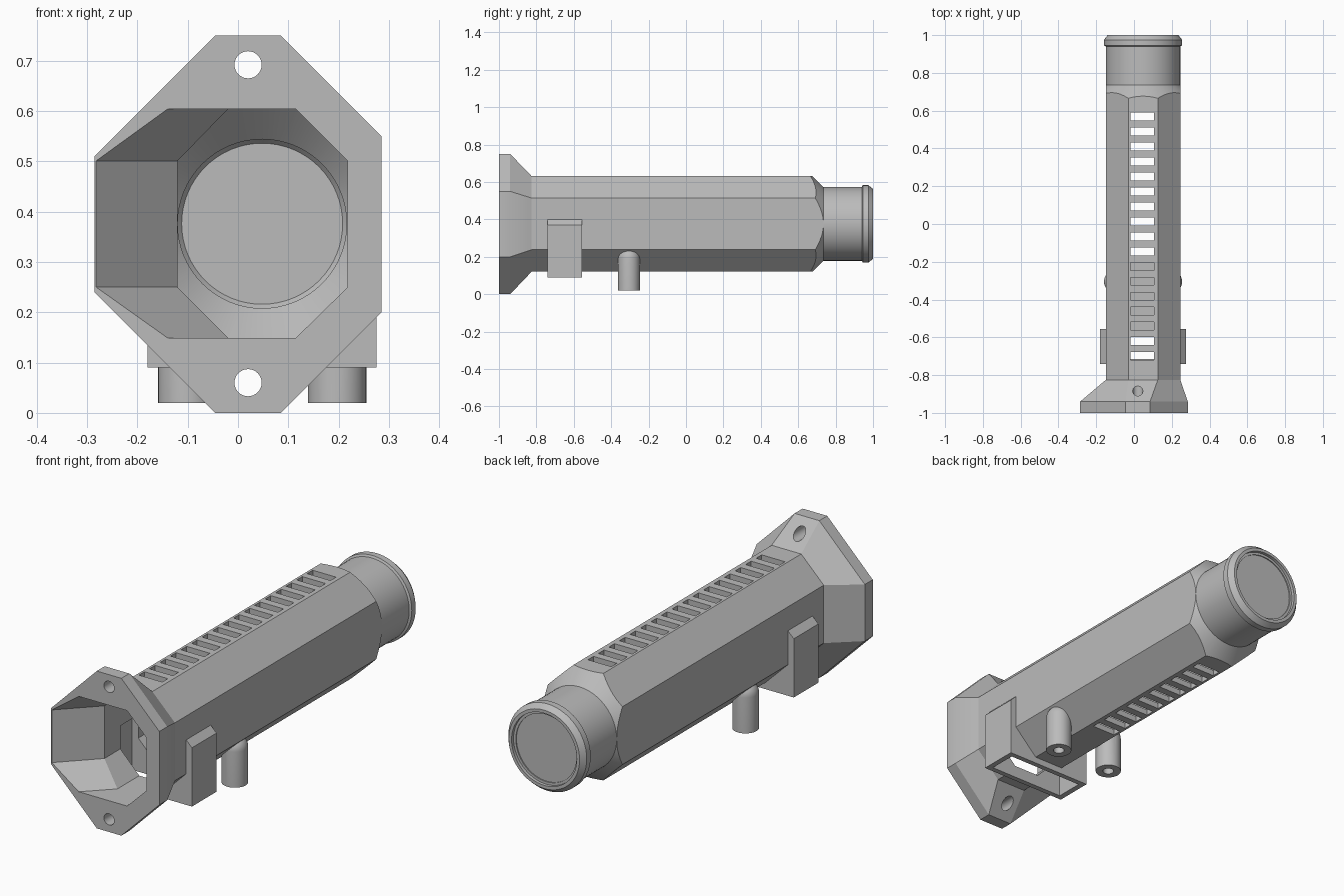
import bpy, bmesh, math
from mathutils import Matrix, Vector

cube = bpy.data.objects.get("Cube")
if cube:
    bpy.data.objects.remove(cube, do_unlink=True)

CX, CZ = 0.048, 0.376          # barrel axis
AXIS_Y = Matrix.Rotation(-math.pi / 2, 4, 'X')

grey = bpy.data.materials.new("plain grey")
grey.use_nodes = True
COLOUR = (0.5, 0.5, 0.5, 1)
grey.diffuse_color = COLOUR
grey.node_tree.nodes["Principled BSDF"].inputs["Base Color"].default_value = COLOUR


def finish(name, bm, helper=False):
    bmesh.ops.recalc_face_normals(bm, faces=bm.faces)
    mesh = bpy.data.meshes.new(name)
    bm.to_mesh(mesh)
    bm.free()
    mesh.materials.append(grey)
    ob = bpy.data.objects.new(name, mesh)
    bpy.context.collection.objects.link(ob)
    if helper:
        ob.hide_render = True
    return ob


def loft(name, sections, helper=False):
    """Closed solid through rings of (x, y, z) points."""
    bm = bmesh.new()
    rings = [[bm.verts.new(p) for p in s] for s in sections]
    n = len(rings[0])
    for a, b in zip(rings, rings[1:]):
        for i in range(n):
            j = (i + 1) % n
            bm.faces.new((a[i], a[j], b[j], b[i]))
    bm.faces.new(rings[0])
    bm.faces.new(rings[-1])
    return finish(name, bm, helper)


def lathe(name, profile, closed=False, helper=False, steps=64):
    """Revolve (radius, y) points about the barrel axis."""
    bm = bmesh.new()
    rings = []
    for r, y in profile:
        angles = [2 * math.pi * k / steps for k in range(steps)]
        rings.append([bm.verts.new((CX + r * math.cos(a), y, CZ + r * math.sin(a))) for a in angles])
    pairs = list(zip(rings, rings[1:]))
    if closed:
        pairs.append((rings[-1], rings[0]))
    else:
        bm.faces.new(rings[0])
        bm.faces.new(rings[-1])
    for a, b in pairs:
        for i in range(steps):
            j = (i + 1) % steps
            bm.faces.new((a[i], a[j], b[j], b[i]))
    return finish(name, bm, helper)


def boxes(name, spans, helper=False):
    """One mesh of boxes, each given as a low and a high corner."""
    bm = bmesh.new()
    for lo, hi in spans:
        lo, hi = Vector(lo), Vector(hi)
        m = Matrix.Translation((lo + hi) / 2) @ Matrix.Diagonal((hi - lo).to_4d())
        bmesh.ops.create_cube(bm, size=1, matrix=m)
    return finish(name, bm, helper)


def rods(name, centres, r, length, turn=Matrix(), helper=False):
    bm = bmesh.new()
    for c in centres:
        bmesh.ops.create_cone(bm, cap_ends=True, segments=32, radius1=r, radius2=r,
                              depth=length, matrix=Matrix.Translation(c) @ turn)
    return finish(name, bm, helper)


def cut(ob, *tools, operation='DIFFERENCE'):
    bpy.context.view_layer.objects.active = ob
    for tool in tools:
        mod = ob.modifiers.new("cut", 'BOOLEAN')
        mod.operation, mod.object, mod.solver = operation, tool, 'EXACT'
        bpy.ops.object.modifier_apply(modifier=mod.name)


def ring(outline, y):
    return [(x, y, z) for x, z in outline]


# Octagonal outlines in x and z
barrel_line = [(CX + x, CZ + z) for x, z in (
    (-.078, .255), (.078, .255), (.197, .138), (.197, -.138),
    (.078, -.255), (-.078, -.255), (-.197, -.138), (-.197, .138))]
flange_line = [(-.045, .75), (.085, .75), (.285, .55), (.285, .2),
               (.085, 0), (-.045, 0), (-.285, .24), (-.285, .51)]
mouth_line = [(-.14, .604), (.115, .604), (.218, .501), (.218, .25),
              (.115, .149), (-.14, .149), (-.282, .25), (-.282, .501)]
bore_line = [(-.02, .604), (.115, .604), (.218, .501), (.218, .25),
             (.115, .149), (-.02, .149), (-.12, .25), (-.12, .501)]

# Solid barrel with a coned rear, and the flared flange
barrel = loft("barrel", [ring(barrel_line, -.825), ring(barrel_line, .735)])
rear_cone = lathe("rear_cone_helper", [(1.757, -.825), (.197, .735)], helper=True)
cut(barrel, rear_cone, operation='INTERSECT')
flange = loft("front_flange", [ring(flange_line, -1), ring(flange_line, -.94),
                               ring(barrel_line, -.825)])

# Bracket under the barrel with sloped shoulders
bracket_line = [(-.18, .09), (.275, .09), (.275, .37), (.245, .4), (-.149, .4), (-.18, .37)]
bracket = loft("bracket", [ring(bracket_line, -.74), ring(bracket_line, -.555)])
cut(bracket, barrel)

# Two domed pegs with screw holes
pegs = []
for side, x in (("left", .197), ("right", -.101)):
    profile = [(.058, .02), (.058, .19)]
    profile += [(.058 * math.cos(a), .19 + .058 * math.sin(a))
                for a in (math.radians(d) for d in range(10, 90, 10))] + [(.003, .248)]
    turns = [math.radians(d) for d in range(0, 360, 10)]
    peg = loft(side + "_peg", [[(x + r * math.cos(t), -.305 + r * math.sin(t), z) for t in turns]
                               for r, z in profile])
    hole = rods(side + "_peg_hole_cutter", [(x, -.305, .06)], .025, .12, helper=True)
    cut(peg, barrel, hole)
    pegs.append(peg)

# Hollow interior: slanted mouth, octagonal bore, coned rear
bore_start = [(x, -.835 if x < -.1 else -.88, z) for x, z in bore_line]
bore = loft("bore_cutter", [ring(mouth_line, -1.01), ring(mouth_line, -1),
                            bore_start, ring(bore_line, .75)], helper=True)
bore_cone = lathe("bore_cone_helper", [(1.918, -1.05), (.168, .7), (.168, .76)], helper=True)
cut(bore, bore_cone, operation='INTERSECT')

# Vent slots: all along the top, rear ten along the bottom
slots = []
for i in range(17):
    y = .568 - i * .0792
    slots.append(((-.018, y - .021, .5), (.105, y + .021, .7)))
    if i < 10:
        slots.append(((-.018, y - .021, .05), (.105, y + .021, .25)))
vents = boxes("vent_cutter", slots, helper=True)
pocket = boxes("bracket_pocket_cutter", [((-.153, -.715, .05), (.249, -.58, .36))], helper=True)
cut(barrel, bore, vents, pocket)
cut(bracket, pocket)

# Bolt holes through the flange
bolts = rods("bolt_hole_cutter", [(.02, -.9, .692), (.02, -.9, .06)], .027, .4, AXIS_Y, helper=True)
cut(flange, bore, bolts)

# Round neck with a chamfered lip, closed by a recessed disc
neck = lathe("rear_neck", [(.168, .735), (.197, .735), (.197, .94), (.207, .945), (.207, .975),
                           (.187, 1), (.172, 1), (.172, .985), (.16, .985), (.16, .965),
                           (.168, .955)], closed=True)
disc = lathe("rear_disc", [(.16, .965), (.16, .98)])

for ob in [o for o in bpy.context.scene.objects if o.name.endswith(("cutter", "helper"))]:
    bpy.data.objects.remove(ob, do_unlink=True)

bpy.ops.object.select_all(action='DESELECT')
for ob in (barrel, flange, bracket, neck, disc, *pegs):
    ob.select_set(True)
bpy.context.view_layer.objects.active = barrel
bpy.ops.object.shade_smooth_by_angle(angle=math.radians(25))
